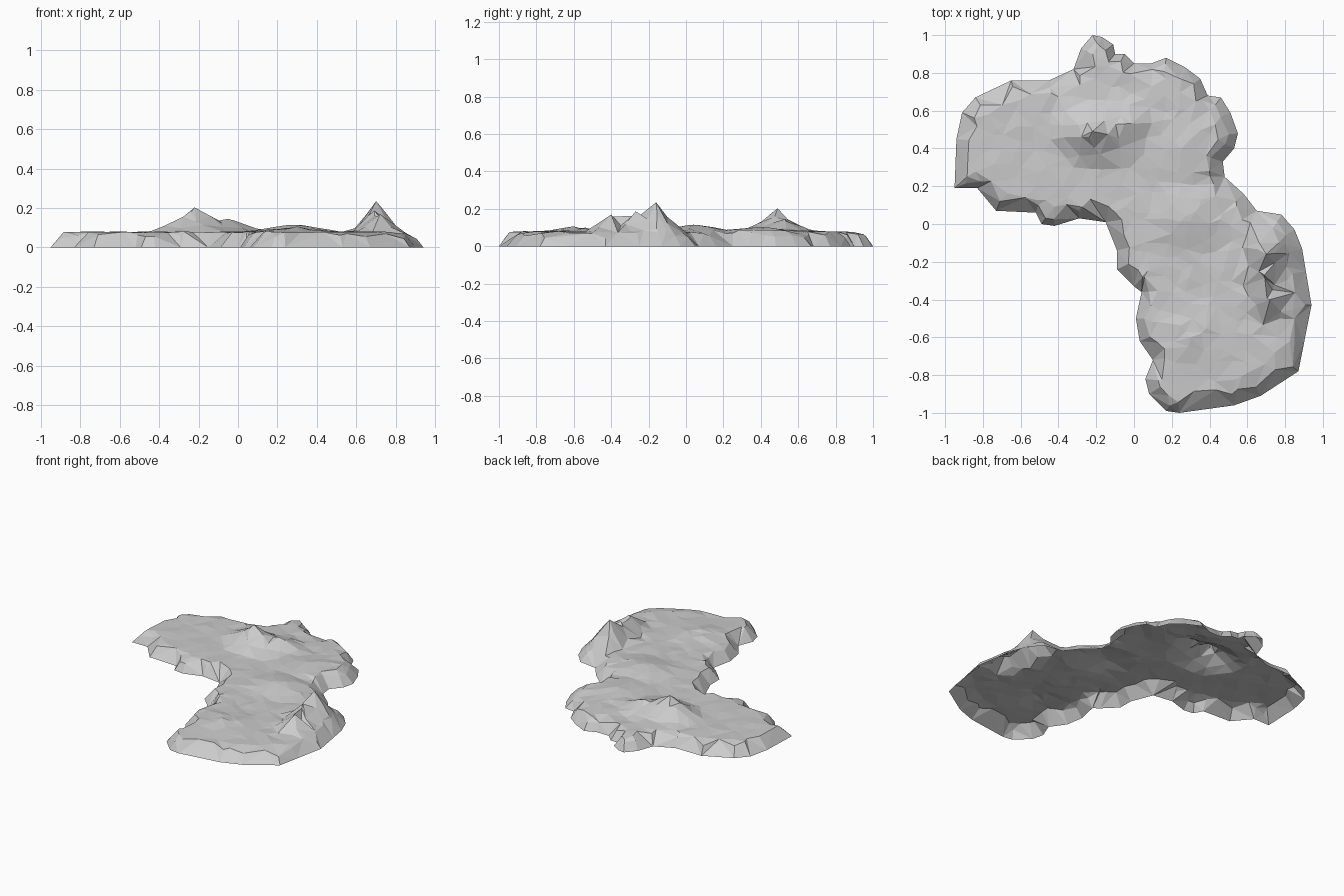
import bpy, bmesh, random
from mathutils import Vector
from mathutils.geometry import delaunay_2d_cdt, intersect_point_line

random.seed(4)
cube = bpy.data.objects.get("Cube")
if cube:
    bpy.data.objects.remove(cube, do_unlink=True)

# Stone material
stone = bpy.data.materials.new("stone_grey")
stone.use_nodes = True
grey = (0.6, 0.6, 0.6, 1.0)
stone.diffuse_color = grey
stone.node_tree.nodes["Principled BSDF"].inputs["Base Color"].default_value = grey

# Shoreline, counterclockwise from the northern tip
shoreline = [Vector(p) for p in (
    (-.22, 1), (-.28, .93), (-.32, .82), (-.45, .76), (-.65, .76), (-.84, .67),
    (-.91, .59), (-.94, .45), (-.95, .19), (-.83, .19), (-.73, .07), (-.52, .06),
    (-.49, 0), (-.42, -.01), (-.29, .03), (-.15, .01), (-.09, -.14), (-.09, -.24),
    (0, -.33), (.04, -.36), (.01, -.5), (.03, -.62), (.1, -.72), (.06, -.82),
    (.08, -.9), (.17, -.99), (.24, -1), (.53, -.96), (.67, -.91), (.87, -.78),
    (.9, -.63), (.94, -.43), (.91, -.25), (.89, -.13), (.85, -.03), (.78, .05),
    (.65, .07), (.58, .16), (.48, .25), (.47, .33), (.53, .4), (.55, .48),
    (.51, .59), (.46, .67), (.39, .68), (.35, .77), (.27, .83), (.17, .88),
    (.09, .85), (0, .85), (-.05, .9), (-.1, .9), (-.11, .95), (-.17, .99))]
count = len(shoreline)

# Hills: centre x, centre y, radius x, radius y, height above the plateau
hills = [
    (-.22, .49, .24, .17, .125), (-.05, .53, .2, .16, .06),
    (.7, -.16, .13, .13, .16), (.69, -.27, .13, .12, .11),
    (.72, -.4, .13, .11, .08), (.27, .04, .25, .2, .045),
    (.25, .4, .25, .25, .025), (.3, -.6, .25, .2, .025),
]
plateau = .078


def shore_distance(p):
    """Distance from a plan point to the nearest stretch of shoreline."""
    best = 9.0
    for i, a in enumerate(shoreline):
        b = shoreline[(i + 1) % count]
        t = intersect_point_line(p, a, b)[1]
        best = min(best, (p - a.lerp(b, min(1, max(0, t)))).length)
    return best


def height(p):
    """Steep bank, flat plateau and cone-shaped hills."""
    d = shore_distance(p)
    if d < .001:
        return 0.0
    bank = .09 if p.x > .4 else .06
    rise = min(1, d / bank) ** .6
    peak = max(h * max(0, 1 - (((p.x - x) / rx) ** 2 + ((p.y - y) / ry) ** 2) ** .5)
               for x, y, rx, ry, h in hills)
    rough = random.uniform(-.004, .004) + (random.uniform(-.2, .12) * peak if peak < .1 else 0)
    return max(0, (plateau + rough) * rise + peak * min(1, d / .08))


# Plan points: shoreline, bank top, hill summits and a loose scatter inland
plan = list(shoreline)
for i, p in enumerate(shoreline):
    along = shoreline[(i + 1) % count] - shoreline[i - 1]
    inward = Vector((-along.y, along.x)).normalized()
    plan.append(p + inward * random.uniform(.03, .075))
plan += [Vector(h[:2]) for h in hills]
step = .075
for row in range(-13, 14):
    for col in range(-13, 14):
        p = Vector((col, row)) * step
        p += Vector((random.uniform(-.4, .4), random.uniform(-.4, .4))) * step
        if shore_distance(p) > .06:
            plan.append(p)

# Triangulate inside the shoreline and lift into an open-bottomed shell
flat, _, faces, *_ = delaunay_2d_cdt(plan, [], [list(range(count))], 1, 1e-5)
bm = bmesh.new()
verts = [bm.verts.new((p.x, p.y, height(p))) for p in flat]
for f in faces:
    bm.faces.new([verts[i] for i in f])
bmesh.ops.delete(bm, geom=[v for v in bm.verts if not v.link_faces], context='VERTS')
for f in bm.faces:
    if f.normal.z < 0 or f.calc_area() == 0:
        f.normal_update()
bm.normal_update()
for f in bm.faces:
    if f.normal.z < 0:
        f.normal_flip()

mesh = bpy.data.meshes.new("island_ground")
bm.to_mesh(mesh)
bm.free()
mesh.materials.append(stone)
island = bpy.data.objects.new("island_ground", mesh)
bpy.context.collection.objects.link(island)
